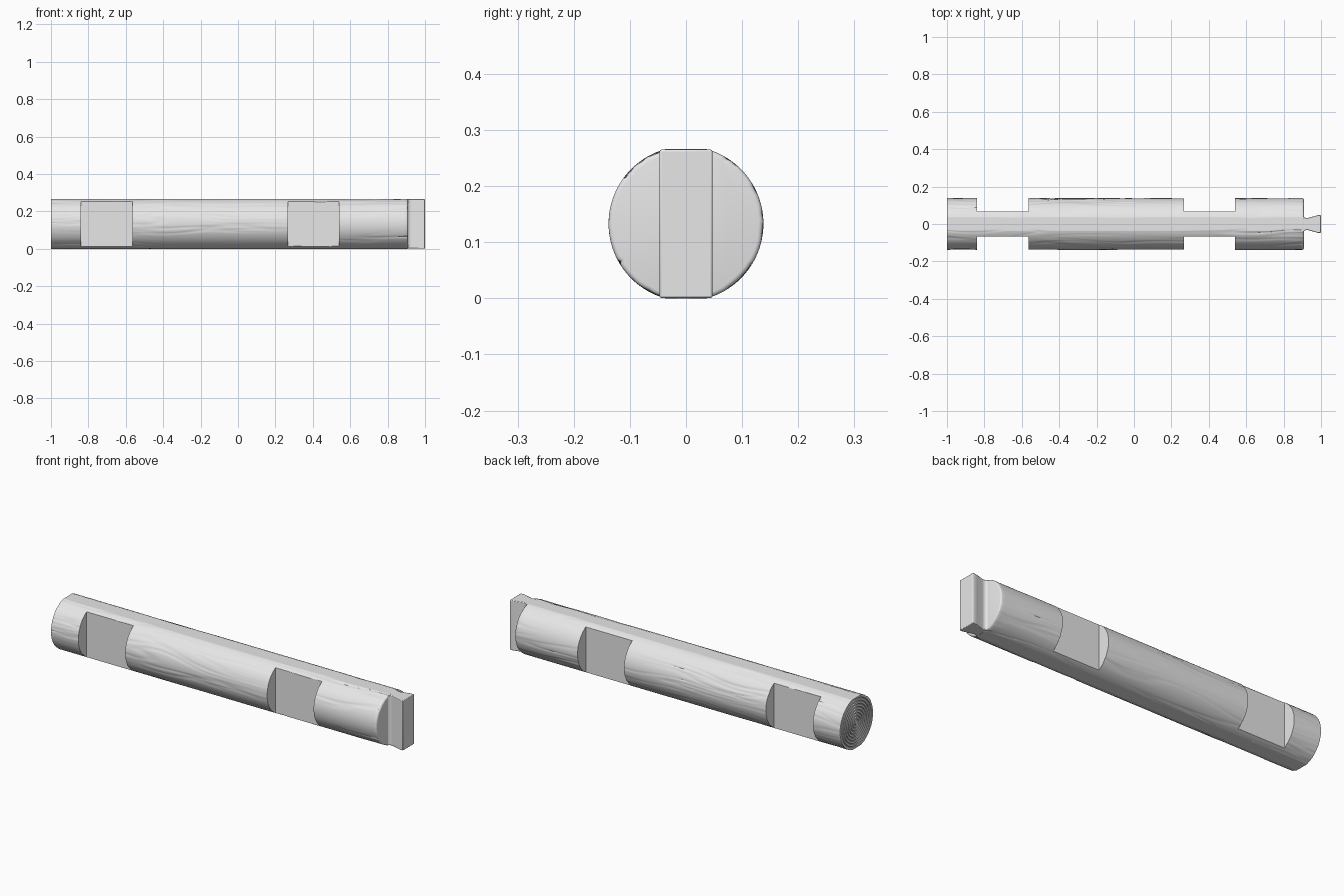
import bpy, bmesh, math
from mathutils import Vector, noise

cube = bpy.data.objects.get("Cube")
if cube:
    bpy.data.objects.remove(cube, do_unlink=True)

wood = bpy.data.materials.new("pale grey wood")
wood.use_nodes = True
wood.diffuse_color = (0.8, 0.8, 0.8, 1)
wood.node_tree.nodes["Principled BSDF"].inputs["Base Color"].default_value = (0.8, 0.8, 0.8, 1)

RADIUS, HALF_HEIGHT, NOTCH_Y = 0.138, 0.133, 0.068
BACK, SHOULDER = -1.0, 0.908
NOTCHES = [(-0.84, -0.565), (0.267, 0.54)]


def finish(name, bm, angle):
    bmesh.ops.recalc_face_normals(bm, faces=bm.faces)
    mesh = bpy.data.meshes.new(name)
    bm.to_mesh(mesh)
    bm.free()
    obj = bpy.data.objects.new(name, mesh)
    bpy.context.collection.objects.link(obj)
    mesh.materials.append(wood)
    bpy.ops.object.select_all(action='DESELECT')
    obj.select_set(True)
    bpy.context.view_layer.objects.active = obj
    bpy.ops.object.shade_smooth_by_angle(angle=math.radians(angle))
    return obj


# Angles around the log, with exact corners for the flats and notches
angles = {round(i * math.tau / 180, 5) for i in range(180)}
for corner in (math.asin(HALF_HEIGHT / RADIUS), math.acos(NOTCH_Y / RADIUS)):
    for a in (corner, math.pi - corner, math.pi + corner, math.tau - corner):
        angles.add(round(a, 5))
angles = sorted(angles)


def grain(x, a):
    """Depth of the long wavy grooves in the wood."""
    bend = 0.25 * noise.noise(Vector((x * 2.5, math.cos(a), math.sin(a))))
    p = Vector((x * 2.2, 5 * math.cos(a + bend), 5 * math.sin(a + bend)))
    groove = max(0, 1 - 5 * abs(noise.noise(p)))
    patch = max(0, 0.4 + noise.noise(p * 0.5 + Vector((9, 3, 1))))
    return 0.0035 * groove * patch


def section(bm, x, radius, limit_y=1, rough=True):
    """One outline of the log, trimmed flat above, below and at notches."""
    loop = []
    for a in angles:
        r = radius - (grain(x, a) if rough else 0)
        y, z = r * math.cos(a), r * math.sin(a)
        y = max(-limit_y, min(limit_y, y))
        z = max(-HALF_HEIGHT, min(HALF_HEIGHT, z))
        loop.append(bm.verts.new((x, y, z + HALF_HEIGHT)))
    return loop


def bridge(bm, a, b):
    for i in range(len(a)):
        j = (i + 1) % len(a)
        bm.faces.new((a[i], a[j], b[j], b[i]))


bm = bmesh.new()
loops = []

# Growth rings cut into the back end
ring_count = 9
for i in range(1, ring_count):
    r = RADIUS * i / ring_count
    for dr, depth in ((-0.003, 0), (-0.001, 0.004), (0.001, 0.004), (0.003, 0)):
        loops.append(section(bm, BACK + depth, r + dr, rough=False))
bm.faces.new(loops[0])

# Log shaft with steps in and out of the notches
edges = [BACK] + [x for pair in NOTCHES for x in pair] + [SHOULDER - 0.008]
for i, (x0, x1) in enumerate(zip(edges, edges[1:])):
    steps = max(2, round((x1 - x0) / 0.015))
    limit = NOTCH_Y if i % 2 else 1
    for s in range(steps + 1):
        loops.append(section(bm, x0 + (x1 - x0) * s / steps, RADIUS, limit))

# Softened rim and shoulder
for t in (30, 60, 90):
    a = math.radians(t)
    x = SHOULDER - 0.008 * (1 - math.sin(a))
    loops.append(section(bm, x, RADIUS - 0.008 * (1 - math.cos(a))))
bm.faces.new(loops[-1])
for a, b in zip(loops, loops[1:]):
    bridge(bm, a, b)
bmesh.ops.remove_doubles(bm, verts=bm.verts, dist=0.00001)
finish("notched_log", bm, 35)

# Dovetail tenon at the front end of the shaft
half = [(0.89, 0.044), (0.906, 0.044), (0.909, 0.038), (0.915, 0.034),
        (0.923, 0.032), (0.932, 0.033), (0.975, 0.045), (0.983, 0.047), (1.0, 0.047)]
outline = half + [(x, -y) for x, y in reversed(half)]
bm = bmesh.new()
base = bm.faces.new([bm.verts.new((x, y, 0.001)) for x, y in outline])
top = bmesh.ops.extrude_face_region(bm, geom=[base])["geom"]
bmesh.ops.translate(bm, vec=(0, 0, 2 * HALF_HEIGHT - 0.002),
                    verts=[v for v in top if isinstance(v, bmesh.types.BMVert)])
tenon = finish("dovetail_tenon", bm, 35)
bevel = tenon.modifiers.new("soft_edges", 'BEVEL')
bevel.width, bevel.segments = 0.003, 2
bevel.limit_method, bevel.angle_limit = 'ANGLE', math.radians(50)
